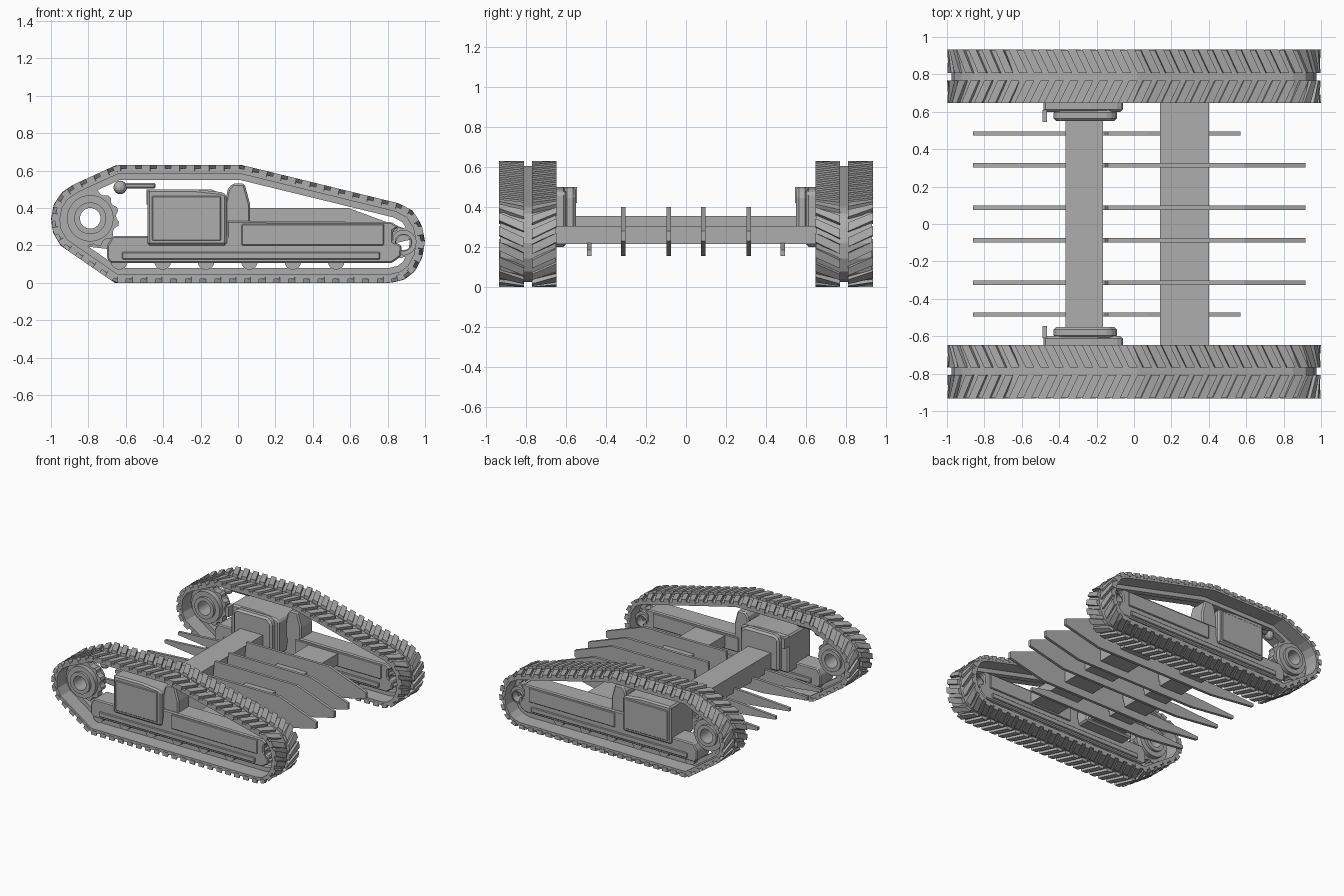
import bpy, bmesh, math
from mathutils import Vector

if "Cube" in bpy.data.objects:
    bpy.data.objects.remove(bpy.data.objects["Cube"])

grey = bpy.data.materials.new("machine grey")
grey.diffuse_color = (0.42, 0.42, 0.42, 1)
grey.use_nodes = True
grey.node_tree.nodes["Principled BSDF"].inputs["Base Color"].default_value = grey.diffuse_color


def finish(name, bm, bevel=0):
    bmesh.ops.recalc_face_normals(bm, faces=bm.faces)
    me = bpy.data.meshes.new(name)
    bm.to_mesh(me)
    bm.free()
    me.materials.append(grey)
    ob = bpy.data.objects.new(name, me)
    bpy.context.collection.objects.link(ob)
    if bevel:
        m = ob.modifiers.new("edge", 'BEVEL')
        m.width, m.segments = bevel, 1
    return ob


def add_prism(bm, pts, y0, y1):
    a = [bm.verts.new((x, y0, z)) for x, z in pts]
    b = [bm.verts.new((x, y1, z)) for x, z in pts]
    bm.faces.new(a)
    bm.faces.new(b[::-1])
    for i in range(len(a)):
        j = (i + 1) % len(a)
        bm.faces.new((a[i], b[i], b[j], a[j]))


def prism(name, pts, y0, y1, bevel=0):
    bm = bmesh.new()
    add_prism(bm, pts, y0, y1)
    return finish(name, bm, bevel)


def add_ring(bm, outer, inner, y0, y1):
    loops = [[bm.verts.new((x, y, z)) for x, z in p]
             for p, y in ((outer, y0), (outer, y1), (inner, y1), (inner, y0))]
    n = len(outer)
    for k in range(4):
        a, b = loops[k], loops[(k + 1) % 4]
        for i in range(n):
            j = (i + 1) % n
            bm.faces.new((a[i], a[j], b[j], b[i]))


def circle(cx, cz, r, n, tooth=0):
    out = []
    for i in range(n):
        rr = r - (tooth if i % 4 < 2 else 0)
        t = 2 * math.pi * i / n
        out.append((cx + rr * math.cos(t), cz + rr * math.sin(t)))
    return out


def rect(x0, x1, z0, z1):
    return [(x0, z0), (x1, z0), (x1, z1), (x0, z1)]


def box(name, x0, x1, y0, y1, z0, z1, bevel=0):
    return prism(name, rect(x0, x1, z0, z1), y0, y1, bevel)


# Track outline, anticlockwise
PATH = [Vector(p) for p in (
    (-.66, 0), (.82, 0), (.89, .017), (.945, .06), (.985, .135), (1, .22), (.982, .31),
    (.935, .385), (.86, .425), (.02, .63), (-.65, .63), (-.88, .525), (-.94, .485),
    (-.985, .42), (-1, .34), (-.99, .27), (-.95, .2))]


def inset(d):
    out, n = [], len(PATH)
    for i, p in enumerate(PATH):
        u, v = (p - PATH[i - 1]).normalized(), (PATH[(i + 1) % n] - p).normalized()
        a, b = Vector((-u.y, u.x)), Vector((-v.y, v.x))
        out.append(tuple(p + (a + b) * (d / (1 + a.dot(b)))))
    return out


LENGTH = sum((p - PATH[i - 1]).length for i, p in enumerate(PATH))


def along(s, d):
    s %= LENGTH
    for i, p in enumerate(PATH):
        e = PATH[(i + 1) % len(PATH)] - p
        if s <= e.length:
            u = e.normalized()
            return p + u * s + Vector((-u.y, u.x)) * d
        s -= e.length
    return PATH[0].copy()


def add_lug(bm, s, ya, yb, shift, w):
    quad = ((s, ya), (s + w, ya), (s + w + shift, yb), (s + shift, yb))
    lo, hi = [], []
    for t, y in quad:
        p, q = along(t, .032), along(t, 0)
        lo.append(bm.verts.new((p.x, y, p.y)))
        hi.append(bm.verts.new((q.x, y, q.y)))
    bm.faces.new(hi)
    bm.faces.new(lo[::-1])
    for i in range(4):
        j = (i + 1) % 4
        bm.faces.new((lo[i], lo[j], hi[j], hi[i]))


FRAME = [(-.68, .105), (.82, .105), (.87, .14), (.875, .2), (.83, .22), (.83, .28), (.86, .3),
         (.82, .325), (.02, .33), (-.06, .33), (-.06, .25), (-.67, .25), (-.7, .2), (-.7, .13)]
TOWER = [(-.07, .3), (.065, .3), (.065, .42), (.035, .53), (-.03, .53), (-.055, .5), (-.07, .42)]
ENGINE = [(-.485, .2), (-.06, .2), (-.06, .47), (-.09, .485), (-.23, .5), (-.485, .5)]

for s, side in ((-1, "front"), (1, "back")):
    # Rubber track: two belts, recessed centre guide, chevron lugs
    bm = bmesh.new()
    for a, b in ((.648, .768), (.808, .93)):
        add_ring(bm, inset(.02), inset(.047), s * a, s * b)
    add_ring(bm, inset(.025), inset(.08), s * .765, s * .811)
    finish(side + "_track_belt", bm)
    bm = bmesh.new()
    count = 58
    for i in range(count):
        t = i * LENGTH / count
        add_lug(bm, t, s * .768, s * .646, .06, .046)
        add_lug(bm, t + .035, s * .808, s * .934, .06, .046)
    finish(side + "_track_lugs", bm)

    # Side frame with raised panels
    prism(side + "_side_frame", FRAME, s * .7, s * .865, .008)
    for y0, y1 in ((.69, .71), (.86, .875)):
        box(side + "_frame_panel", .02, .78, s * y0, s * y1, .2, .315, .005)
        box(side + "_frame_rail", -.62, .76, s * y0, s * y1, .125, .165, .005)
    prism(side + "_hose_tower", TOWER, s * .7, s * .85, .01)

    # Drive housing, with inner cover and recessed rear opening
    prism(side + "_drive_housing", ENGINE, s * .6, s * .885, .012)
    prism(side + "_inner_cover", [(-.43, .215), (-.09, .215), (-.09, .46), (-.13, .5), (-.4, .5), (-.43, .47)],
          s * .55, s * .61, .015)
    box(side + "_cover_bracket", -.49, -.465, s * .545, s * .61, .42, .5)
    box(side + "_housing_panel", -.46, -.09, s * .88, s * .892, .225, .465, .005)

    # Drive sprocket and front idler
    for name, cx, cz, r, hole in (("_drive_sprocket", -.79, .345, .155, .055), ("_front_idler", .885, .215, .085, .04)):
        bm = bmesh.new()
        add_ring(bm, circle(cx, cz, r, 48, r * .1), circle(cx, cz, hole, 48), s * .76, s * .816)
        add_ring(bm, circle(cx, cz, r * .8, 48), circle(cx, cz, hole, 48), s * .72, s * .85)
        add_ring(bm, circle(cx, cz, r * .55, 48), circle(cx, cz, hole, 48), s * .7, s * .87)
        finish(side + name, bm)

    # Road wheels
    bm = bmesh.new()
    for i in range(6):
        for y in (.715, .82):
            add_prism(bm, circle(-.635 + i * .232, .115, .045, 16), s * y, s * (y + .04))
    finish(side + "_road_wheels", bm)

    # Hose with round fitting behind the housing
    bm = bmesh.new()
    bmesh.ops.create_uvsphere(bm, u_segments=12, v_segments=8, radius=.036)
    bmesh.ops.translate(bm, verts=bm.verts, vec=(-.63, s * .78, .51))
    finish(side + "_hose_fitting", bm)
    box(side + "_hose", -.62, -.44, s * .765, s * .795, .505, .533, .008)

# Cross beams
box("rear_cross_beam", -.365, -.165, -.56, .56, .215, .355)
box("front_cross_beam", .14, .4, -.71, .71, .215, .305)

# Long blades between the tracks: four tall, two low at the sides
REAR = [(-.47, .155), (-.86, .2), (-.86, .225), (-.47, .25), (-.155, .25)]
TALL = REAR + [(-.14, .4), (.59, .4), (.918, .28), (.918, .23), (.6, .155)]
LOW = REAR + [(-.14, .285), (.075, .285), (.57, .185), (.57, .155)]
for y in (.087, .314, .483):
    for s in (-1, 1):
        prism("tall_blade" if y < .4 else "low_blade", LOW if y > .4 else TALL, s * y - .011, s * y + .011)
